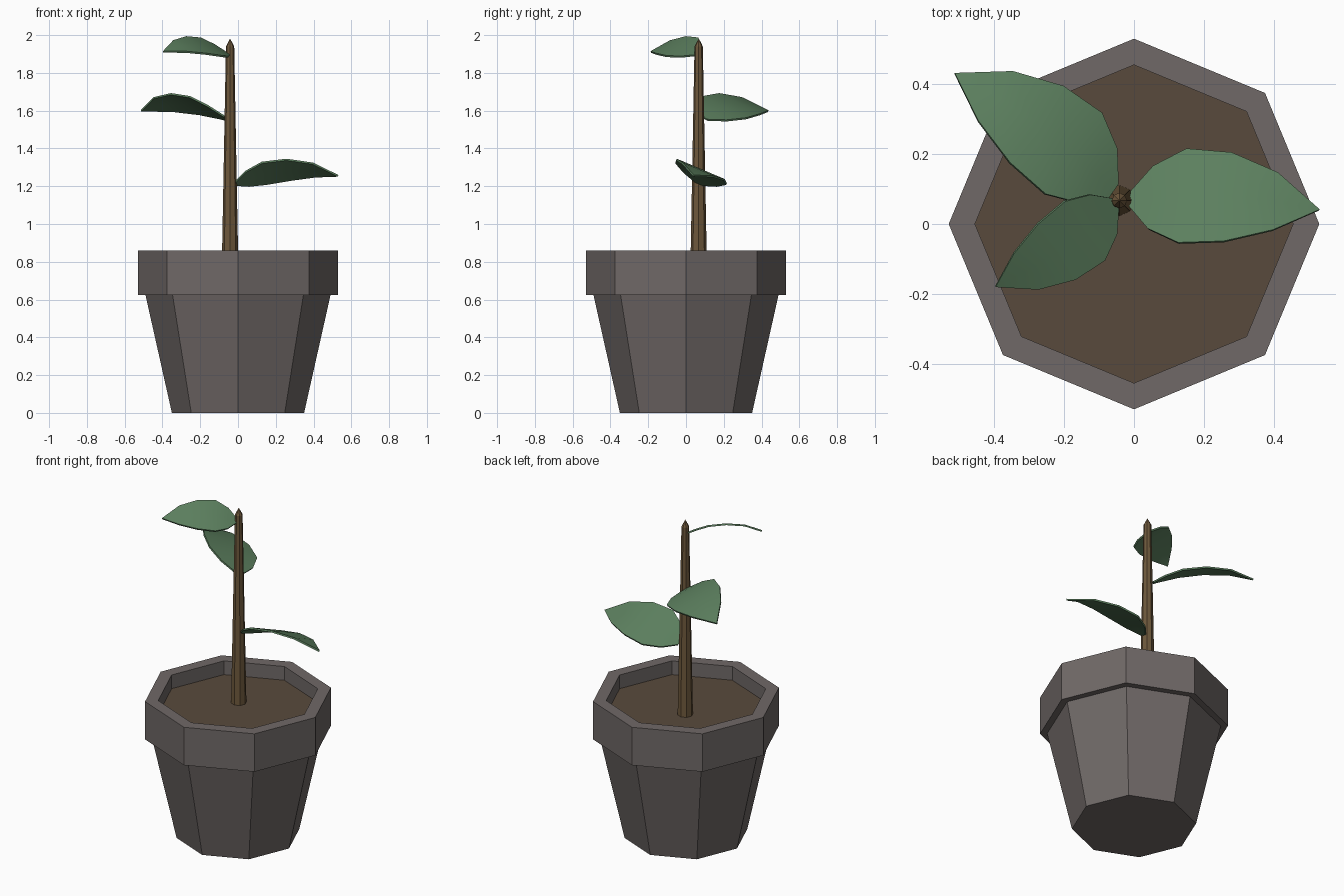
import bpy, bmesh
from math import cos, sin, pi, radians
from mathutils import Vector, Matrix

if "Cube" in bpy.data.objects:
    bpy.data.objects.remove(bpy.data.objects["Cube"])


def material(name, rgb):
    m = bpy.data.materials.new(name)
    m.diffuse_color = (*rgb, 1)
    m.use_nodes = True
    m.node_tree.nodes["Principled BSDF"].inputs["Base Color"].default_value = m.diffuse_color
    return m


def finish(name, bm, mat):
    bmesh.ops.recalc_face_normals(bm, faces=bm.faces[:])
    me = bpy.data.meshes.new(name)
    bm.to_mesh(me)
    bm.free()
    me.materials.append(mat)
    ob = bpy.data.objects.new(name, me)
    bpy.context.collection.objects.link(ob)
    return ob


def lathe(name, profile, mat, sides=8, centre=(0, 0)):
    """Spin (radius, z) points into a flat-sided solid with capped ends."""
    bm = bmesh.new()
    rings = []
    for r, z in profile:
        rings.append([bm.verts.new((centre[0] + r * cos(2 * pi * i / sides),
                                    centre[1] + r * sin(2 * pi * i / sides), z))
                      for i in range(sides)])
    for a, b in zip(rings, rings[1:]):
        for i in range(sides):
            j = (i + 1) % sides
            bm.faces.new((a[i], a[j], b[j], b[i]))
    bm.faces.new(rings[0])
    bm.faces.new(rings[-1])
    bmesh.ops.remove_doubles(bm, verts=bm.verts[:], dist=1e-4)
    return finish(name, bm, mat)


# Leaf outline: (distance along, half width, rise), all relative to leaf length
LEAF = [(0, .045, 0), (.11, .18, .04), (.28, .27, .085),
        (.52, .255, .103), (.77, .165, .08)]


def leaf(name, base, tip, roll, mat):
    base, tip = Vector(base), Vector(tip)
    x = (tip - base).normalized()
    y = Vector((0, 0, 1)).cross(x).normalized()
    turn = Matrix.Rotation(radians(roll), 3, x)
    y, z = turn @ y, turn @ x.cross(y)
    size = (tip - base).length
    bm = bmesh.new()
    rows = []
    for t, w, h in LEAF:
        mid = x * t + z * h
        rows.append([bm.verts.new(base + size * (mid + y * s * w)) for s in (1, 0, -1)])
    for a, b in zip(rows, rows[1:]):
        for i in (0, 1):
            bm.faces.new((a[i], a[i + 1], b[i + 1], b[i]))
    end = bm.verts.new(tip)
    for i in (0, 1):
        bm.faces.new((rows[-1][i], rows[-1][i + 1], end))
    for f in bm.faces:
        f.smooth = True
    ob = finish(name, bm, mat)
    # Thin blade
    mod = ob.modifiers.new("thickness", 'SOLIDIFY')
    mod.thickness = .01
    mod.offset = 0
    bpy.ops.object.select_all(action='DESELECT')
    ob.select_set(True)
    bpy.context.view_layer.objects.active = ob
    bpy.ops.object.modifier_apply(modifier=mod.name)
    bpy.ops.object.shade_smooth_by_angle(angle=radians(30))


clay = material("clay", (.16, .14, .135))
earth = material("earth", (.098, .068, .045))
bark = material("bark", (.155, .098, .045))
green = material("green", (.107, .214, .113))

# Octagonal pot with overhanging rim, and the soil inside it
lathe("pot", [(.35, 0), (.49, .625), (.53, .625), (.53, .86),
              (.455, .86), (.455, .75)], clay)
lathe("soil", [(.455, .75), (.455, .775)], earth)

# Tapered stem with a pointed tip
lathe("stem", [(.044, .76), (.022, 1.94), (.001, 1.98)], bark, centre=(-.042, .067))

# Three leaves around the stem
leaf("lower_leaf", (-.01, .07, 1.215), (.53, .04, 1.255), -23, green)
leaf("middle_leaf", (-.06, .095, 1.56), (-.513, .43, 1.6), 22, green)
leaf("upper_leaf", (-.055, .06, 1.9), (-.396, -.178, 1.912), -25, green)
